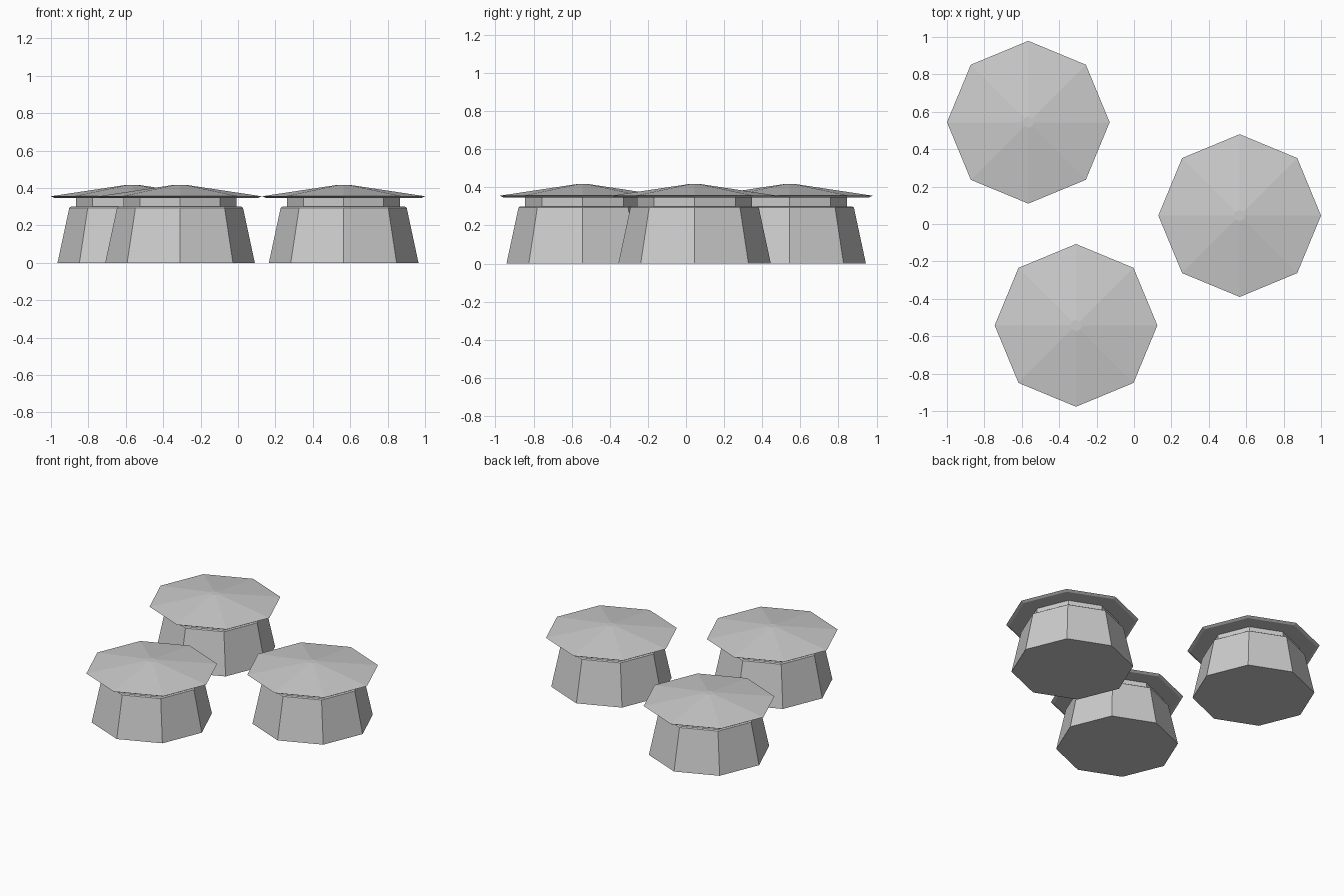
import bpy, bmesh, math

if "Cube" in bpy.data.objects:
    bpy.data.objects.remove(bpy.data.objects["Cube"])

SIDES = 8


def lathe_mesh(name, profile):
    """Closed flat-faced octagonal solid from (radius, z) pairs, bottom to top."""
    bm = bmesh.new()
    rings = []
    for r, z in profile:
        rings.append([bm.verts.new((r * math.cos(2 * math.pi * i / SIDES),
                                    r * math.sin(2 * math.pi * i / SIDES), z))
                      for i in range(SIDES)])
    for low, high in zip(rings, rings[1:]):
        for i in range(SIDES):
            j = (i + 1) % SIDES
            bm.faces.new((low[i], low[j], high[j], high[i]))
    bm.faces.new(rings[0][::-1])
    bm.faces.new(rings[-1])
    mesh = bpy.data.meshes.new(name)
    bm.to_mesh(mesh)
    bm.free()
    return mesh


parts = {
    # tapered wall with a tiny chamfer at the top
    "hut_wall": lathe_mesh("hut_wall", [(0.40, 0), (0.337, 0.294), (0.328, 0.30)]),
    # recessed band under the roof
    "hut_collar": lathe_mesh("hut_collar", [(0.302, 0.30), (0.302, 0.347)]),
    # wide shallow roof with a thin rim and a small flat tip
    "hut_roof": lathe_mesh("hut_roof", [(0.415, 0.346), (0.435, 0.356), (0.03, 0.417)]),
}

# three identical huts
centres = [(-0.565, 0.544), (0.565, 0.045), (-0.31, -0.542)]
for n, (x, y) in enumerate(centres, 1):
    for name, mesh in parts.items():
        obj = bpy.data.objects.new(f"{name}_{n}", mesh)
        obj.location = (x, y, 0)
        bpy.context.collection.objects.link(obj)
